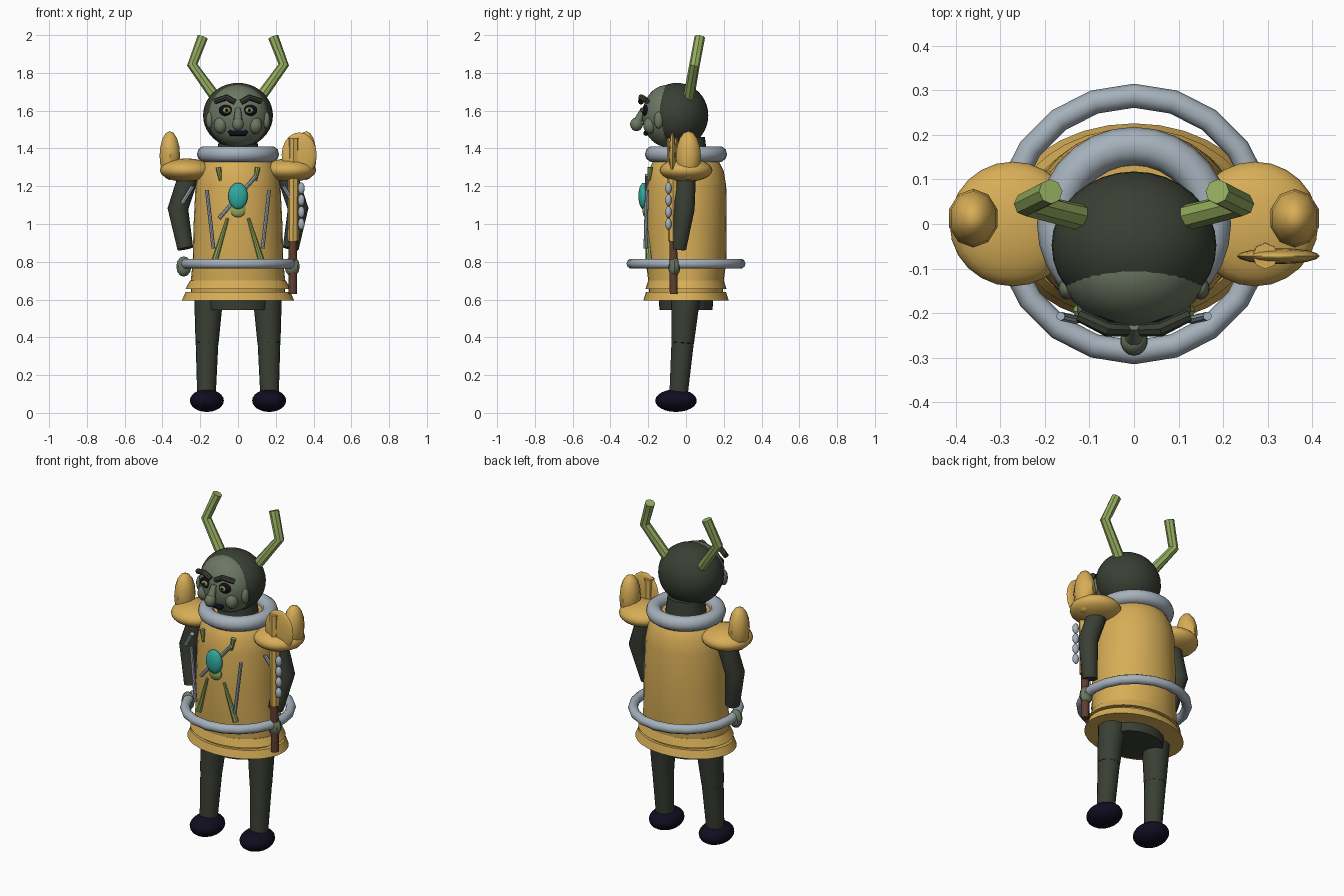
import bpy, bmesh, math
from mathutils import Vector, Matrix

if "Cube" in bpy.data.objects:
    bpy.data.objects.remove(bpy.data.objects["Cube"])


def material(name, rgb):
    m = bpy.data.materials.new(name)
    m.diffuse_color = (*rgb, 1)
    m.use_nodes = True
    m.node_tree.nodes["Principled BSDF"].inputs["Base Color"].default_value = m.diffuse_color
    return m


GOLD = material("gold", (0.68, 0.42, 0.095))
DARK = material("dark_olive", (0.042, 0.05, 0.034))
SKIN = material("grey_green_skin", (0.15, 0.185, 0.125))
SILVER = material("silver", (0.38, 0.44, 0.50))
GREEN = material("leaf_green", (0.30, 0.42, 0.115))
NAVY = material("near_black_navy", (0.005, 0.004, 0.014))
BROWN = material("brown_wood", (0.11, 0.05, 0.028))
TEAL = material("turquoise", (0.03, 0.40, 0.35))
IRIS = material("olive_yellow", (0.30, 0.30, 0.06))


def finish(name, bm, mat, angle=40):
    bmesh.ops.recalc_face_normals(bm, faces=bm.faces)
    me = bpy.data.meshes.new(name)
    bm.to_mesh(me)
    bm.free()
    me.materials.append(mat)
    ob = bpy.data.objects.new(name, me)
    bpy.context.collection.objects.link(ob)
    bpy.ops.object.select_all(action='DESELECT')
    ob.select_set(True)
    bpy.context.view_layer.objects.active = ob
    bpy.ops.object.shade_smooth_by_angle(angle=math.radians(angle))
    return ob


def ball(name, c, r, mat, seg=20, rings=12, tilt=0):
    bm = bmesh.new()
    bmesh.ops.create_uvsphere(bm, u_segments=seg, v_segments=rings, radius=1)
    bmesh.ops.transform(bm, verts=bm.verts, matrix=Matrix.Translation(c)
                        @ Matrix.Rotation(tilt, 4, 'Y') @ Matrix.Diagonal((*r, 1)))
    return finish(name, bm, mat)


def skin_rings(name, rings, mat):
    """Join rings of points into a capped tube."""
    bm = bmesh.new()
    loops = [[bm.verts.new(p) for p in ring] for ring in rings]
    n = len(loops[0])
    for a, b in zip(loops, loops[1:]):
        for i in range(n):
            j = (i + 1) % n
            bm.faces.new((a[i], a[j], b[j], b[i]))
    bm.faces.new(loops[0])
    bm.faces.new(loops[-1])
    return finish(name, bm, mat)


def stack(name, profile, mat, seg=32):
    """Upright elliptical body from (z, rx, ry) levels."""
    ang = [2 * math.pi * i / seg for i in range(seg)]
    return skin_rings(name, [[(rx * math.cos(a), ry * math.sin(a), z) for a in ang]
                             for z, rx, ry in profile], mat)


def tube(name, pts, radii, mat, seg=10):
    """Mitred tube through points with a radius at each."""
    pts = [Vector(p) for p in pts]
    rings = []
    for k, p in enumerate(pts):
        d1 = (pts[k] - pts[k - 1]).normalized() if k else Vector()
        d2 = (pts[k + 1] - pts[k]).normalized() if k < len(pts) - 1 else Vector()
        d = (d1 + d2).normalized()
        u = d.cross(Vector((0, 1, 0))).normalized()
        v = u.cross(d)
        rings.append([p + radii[k] * (u * math.cos(t) + v * math.sin(t))
                      for t in (2 * math.pi * i / seg for i in range(seg))])
    return skin_rings(name, rings, mat)


def ring(name, z, major, minor, mat, seg, mseg=10):
    bpy.ops.mesh.primitive_torus_add(location=(0, 0, z), major_radius=major, minor_radius=minor,
                                     major_segments=seg, minor_segments=mseg)
    ob = bpy.context.object
    ob.name = name
    ob.data.materials.append(mat)
    bpy.ops.object.shade_smooth_by_angle(angle=math.radians(40))


# Robe, skirt tiers, hips and neck
stack("robe", [(0.62, 0.25, 0.195), (0.70, 0.25, 0.20), (0.80, 0.24, 0.213), (1.0, 0.235, 0.215),
               (1.2, 0.225, 0.213), (1.28, 0.21, 0.20), (1.34, 0.18, 0.17), (1.37, 0.14, 0.14)], GOLD)
stack("upper_skirt_tier", [(0.655, 0.278, 0.215), (0.70, 0.255, 0.20)], GOLD)
stack("lower_skirt_tier", [(0.595, 0.297, 0.226), (0.64, 0.278, 0.212)], GOLD)
stack("hips", [(0.545, 0.168, 0.14), (0.66, 0.18, 0.15)], DARK)
stack("neck", [(1.30, 0.12, 0.12), (1.46, 0.10, 0.10)], DARK)
ring("collar", 1.37, 0.175, 0.043, SILVER, 28)
ring("belt_hoop", 0.79, 0.288, 0.027, SILVER, 20)

# Head and central face
ball("head", (0, -0.048, 1.575), (0.185, 0.166, 0.172), DARK, 32, 20)
ball("face", (0, -0.10, 1.572), (0.163, 0.132, 0.164), SKIN, 32, 20)
tube("nose_bridge", [(0, -0.225, 1.61), (0, -0.262, 1.53)], [0.015, 0.026], SKIN)
ball("nose_tip", (0, -0.262, 1.528), (0.031, 0.034, 0.036), SKIN, 14, 10)
tube("mouth", [(-0.045, -0.206, 1.492), (-0.035, -0.212, 1.48), (0.035, -0.212, 1.48),
               (0.045, -0.206, 1.492)], [0.009, 0.015, 0.015, 0.009], NAVY)

for side, s in (("left", -1), ("right", 1)):
    # Facial features
    ball(side + "_eye", (s * 0.06, -0.214, 1.60), (0.042, 0.018, 0.030), NAVY, tilt=s * -0.12)
    ball(side + "_iris", (s * 0.06, -0.229, 1.602), (0.021, 0.009, 0.016), IRIS, 14, 8)
    ball(side + "_pupil", (s * 0.06, -0.236, 1.602), (0.009, 0.005, 0.009), NAVY, 10, 6)
    tube(side + "_brow", [(s * 0.016, -0.238, 1.645), (s * 0.06, -0.236, 1.67),
                          (s * 0.122, -0.205, 1.65)], [0.015, 0.017, 0.015], DARK, 8)
    ball(side + "_cheek", (s * 0.092, -0.19, 1.522), (0.036, 0.036, 0.044), SKIN, 16, 10)
    ball(side + "_ear", (s * 0.150, -0.145, 1.55), (0.02, 0.025, 0.045), SKIN, 12, 8)

    # Bent horn
    tube(side + "_horn", [(s * 0.10, 0.01, 1.645), (s * 0.242, 0.045, 1.842), (s * 0.187, 0.073, 1.99)],
         [0.030, 0.028, 0.028], GREEN, 8)

    # Shoulder armour
    ball(side + "_shoulder_pad", (s * 0.272, 0, 1.285), (0.142, 0.14, 0.062), GOLD, 24, 12)
    ball(side + "_shoulder_spike", (s * 0.361, 0.013, 1.362), (0.057, 0.066, 0.13), GOLD, 10, 8)

    # Arm and hand
    tube(side + "_arm", [(s * 0.25, 0, 1.29), (s * 0.318, -0.008, 1.08), (s * 0.279, -0.04, 0.87)],
         [0.055, 0.055, 0.042], DARK, 14)
    ball(side + "_hand", (s * 0.287, -0.062, 0.775), (0.04, 0.033, 0.054), SKIN, 8, 6)
    tube(side + "_arm_trim", [(s * 0.295, -0.07, 1.11), (s * 0.24, -0.09, 1.20)],
         [0.012, 0.012], SILVER, 8)

    # Leg and boot
    tube(side + "_thigh", [(s * 0.155, 0, 0.62), (s * 0.164, -0.018, 0.37)], [0.077, 0.061], DARK, 18)
    tube(side + "_shin", [(s * 0.164, -0.018, 0.37), (s * 0.167, -0.04, 0.09)], [0.060, 0.049], DARK, 18)
    ball(side + "_boot", (s * 0.165, -0.053, 0.065), (0.09, 0.11, 0.06), NAVY, 20, 12)

    # Robe ornaments
    tube(side + "_robe_rod", [(s * 0.165, -0.207, 1.18), (s * 0.13, -0.215, 0.87)],
         [0.010, 0.010], SILVER, 8)
    tube(side + "_ribbon", [(s * 0.055, -0.21, 1.03), (s * 0.122, -0.195, 0.81)],
         [0.008, 0.016], GREEN, 8)
    tube(side + "_collar_leaf", [(s * 0.104, -0.19, 1.30), (s * 0.093, -0.195, 1.23)],
         [0.015, 0.007], GREEN, 8)

# Chest gem with diagonal pin
tube("chest_pin", [(-0.10, -0.208, 1.03), (0.10, -0.208, 1.26)], [0.010, 0.010], SILVER, 8)
ball("gem_backing", (0, -0.213, 1.075), (0.042, 0.018, 0.04), GREEN, 14, 8)
ball("chest_gem", (0, -0.225, 1.148), (0.052, 0.027, 0.070), TEAL, 20, 12)

# Staff with flat blade and hanging beads
tube("staff_handle", [(0.29, -0.065, 0.63), (0.29, -0.068, 0.93)], [0.022, 0.022], BROWN, 10)
tube("staff_shaft", [(0.292, -0.068, 0.91), (0.294, -0.07, 1.25), (0.295, -0.072, 1.455)],
     [0.028, 0.029, 0.029], GOLD, 8)
ball("staff_blade", (0.324, -0.072, 1.365), (0.093, 0.018, 0.12), GOLD, 16, 10)
for i in range(4):
    ball("bead_%d" % (i + 1), (0.335, -0.093, 1.0 + i * 0.063), (0.019, 0.017, 0.031), SILVER, 10, 8)
